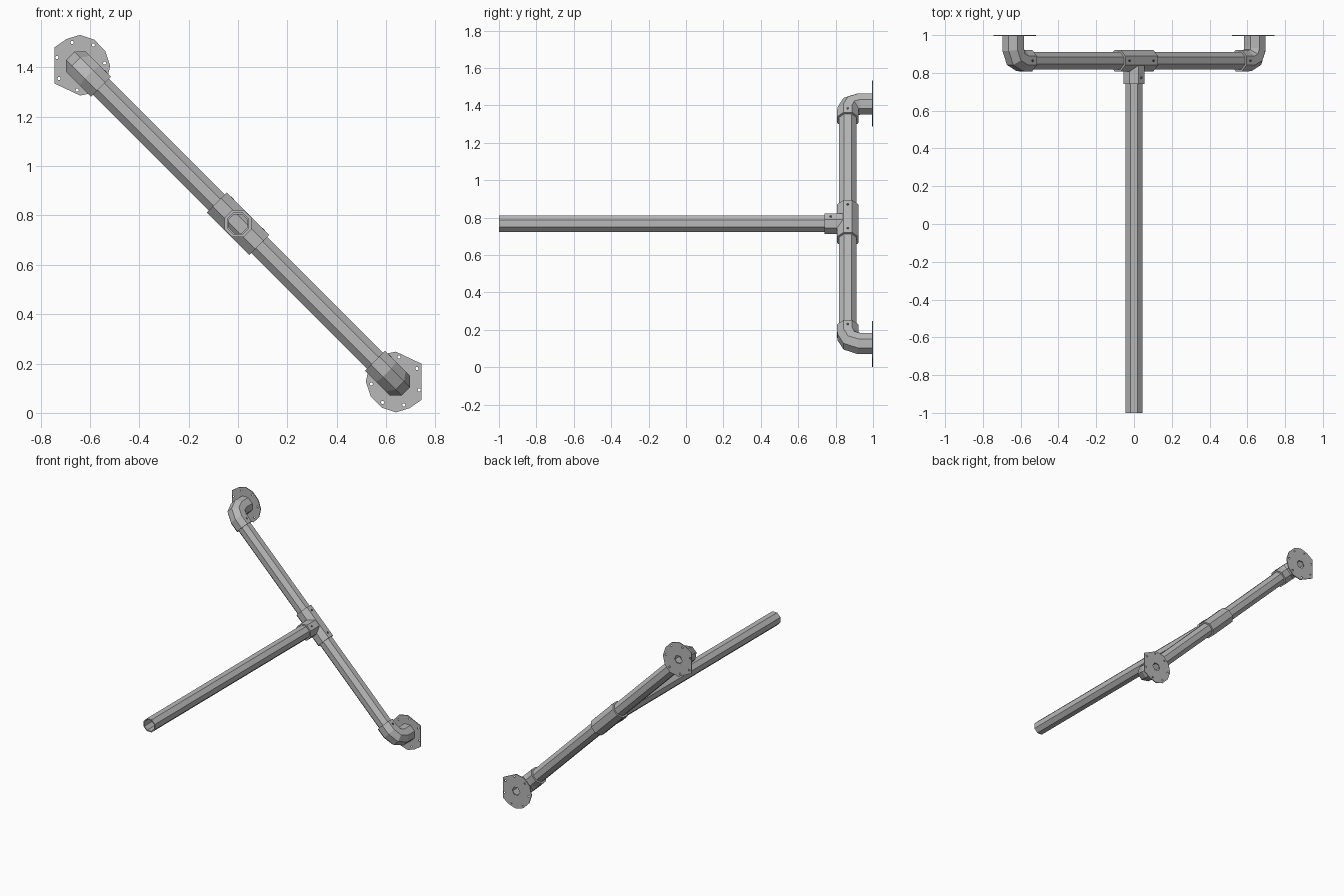
import bpy, bmesh, math
from mathutils import Vector

cube = bpy.data.objects.get("Cube")
if cube:
    bpy.data.objects.remove(cube, do_unlink=True)


def material(name, rgb):
    m = bpy.data.materials.new(name)
    m.use_nodes = True
    m.diffuse_color = (*rgb, 1)
    m.node_tree.nodes["Principled BSDF"].inputs["Base Color"].default_value = (*rgb, 1)
    return m


STEEL = material("galvanised grey", (0.48, 0.48, 0.48))
DARK = material("screw dark grey", (0.08, 0.08, 0.08))

SIDES = 8
CENTRE = Vector((0, 0.865, 0.767))          # middle of the diagonal rail
DIAG = Vector((1, 0, -1)).normalized()      # rail direction, down to the left
ACROSS = Vector((1, 0, 1)).normalized()     # square to the rail, facing up
BACK = Vector((0, 1, 0))
UP = Vector((0, 0, 1))
REACH = 0.64 * math.sqrt(2)                 # rail centre to elbow corner
PIPE, SLEEVE, BORE = 0.046, 0.057, 0.038


def finish(name, bm, mat):
    bmesh.ops.recalc_face_normals(bm, faces=bm.faces)
    mesh = bpy.data.meshes.new(name)
    bm.to_mesh(mesh)
    bm.free()
    mesh.materials.append(mat)
    obj = bpy.data.objects.new(name, mesh)
    bpy.context.collection.objects.link(obj)
    return obj


def tube(name, path, outer, inner, ref, mat=STEEL):
    """Hollow octagonal tube swept along a path lying square to ref."""
    bm = bmesh.new()
    shells = []
    for radius in (outer, inner):
        r = radius / math.cos(math.pi / SIDES)
        rings = []
        for i, p in enumerate(path):
            tangent = (path[min(i + 1, len(path) - 1)] - path[max(i - 1, 0)]).normalized()
            side = ref.cross(tangent)
            rings.append([bm.verts.new(p + r * (math.cos(a) * ref + math.sin(a) * side))
                          for a in ((k + 0.5) * math.tau / SIDES for k in range(SIDES))])
        shells.append(rings)
    out, inn = shells
    # closed loop of rings: along the outside, back along the bore
    loop = out + inn[::-1]
    for a, b in zip(loop, loop[1:] + loop[:1]):
        for k in range(SIDES):
            n = (k + 1) % SIDES
            bm.faces.new((a[k], a[n], b[n], b[k]))
    return finish(name, bm, mat)


def screw(name, position, ref=ACROSS):
    """Tiny set screw lying almost flush on a fitting."""
    bm = bmesh.new()
    bmesh.ops.create_cone(bm, cap_ends=True, segments=6, radius1=0.008,
                          radius2=0.008, depth=0.004)
    obj = finish(name, bm, DARK)
    obj.rotation_euler = ref.to_track_quat("Z", "Y").to_euler()
    obj.location = position
    return obj


def flange(name, centre, sign):
    """Wall plate with a flat edge, a ring of bolt holes and a bore."""
    outline = [(0, .121), (.104, .072), (.104, -.074), (.055, -.108), (0, -.125),
               (-.057, -.106), (-.102, -.06), (-.122, 0), (-.108, .062), (-.065, .108)]

    def circle(cx, cz, r, n):
        return [(cx + r * math.cos(k * math.tau / n), cz + r * math.sin(k * math.tau / n))
                for k in range(n)]

    loops = [outline, circle(0, 0, 0.03, 6)]
    for k in range(7):
        a = math.radians(83) + k * math.tau / 7
        d = 0.1
        loops.append(circle(d * math.cos(a), d * math.sin(a), 0.007, 6))
    bm = bmesh.new()
    edges = []
    for pts in loops:
        vs = [bm.verts.new((centre.x + sign * x, 1.0, centre.z + sign * z)) for x, z in pts]
        edges += [bm.edges.new((a, b)) for a, b in zip(vs, vs[1:] + vs[:1])]
    bmesh.ops.triangle_fill(bm, edges=edges, use_beauty=True)
    ext = bmesh.ops.extrude_face_region(bm, geom=bm.faces[:], use_keep_orig=True)
    new = [g for g in ext["geom"] if isinstance(g, bmesh.types.BMVert)]
    bmesh.ops.translate(bm, verts=new, vec=(0, -0.006, 0))
    return finish(name, bm, STEEL)


# diagonal rail and the long forward boom
tube("diagonal_rail", [CENTRE - DIAG * 0.84, CENTRE + DIAG * 0.84], PIPE, BORE, ACROSS)
tube("boom", [Vector((0, -1, CENTRE.z)), Vector((0, 0.81, CENTRE.z))], 0.045, BORE, UP)

# tee fitting in the middle
tube("tee_sleeve", [CENTRE - DIAG * 0.122, CENTRE + DIAG * 0.122], SLEEVE, PIPE, ACROSS)
tube("tee_branch", [CENTRE - BACK * 0.125, CENTRE - BACK * 0.015], 0.055, 0.045, UP)
for label, s in (("upper", -1), ("lower", 1)):
    screw("tee_screw_" + label, CENTRE + DIAG * s * 0.09 + ACROSS * SLEEVE)
screw("tee_screw_branch", CENTRE - BACK * 0.09 + ACROSS * 0.055)

# elbow and wall flange at each end of the rail
BEND = 0.06
for label, s in (("upper", -1), ("lower", 1)):
    corner = CENTRE + DIAG * s * REACH
    inward = -DIAG * s
    hub = corner + (inward + BACK) * BEND
    path = [corner + inward * 0.12]
    for step in range(3):
        a = step * math.pi / 4
        path.append(hub - BEND * (math.cos(a) * BACK + math.sin(a) * inward))
    path.append(corner + BACK * 0.13)
    tube(label + "_elbow", path, SLEEVE, PIPE, ACROSS)
    screw(label + "_elbow_screw", corner + inward * 0.09 + ACROSS * SLEEVE)
    flange(label + "_flange", corner, s)
